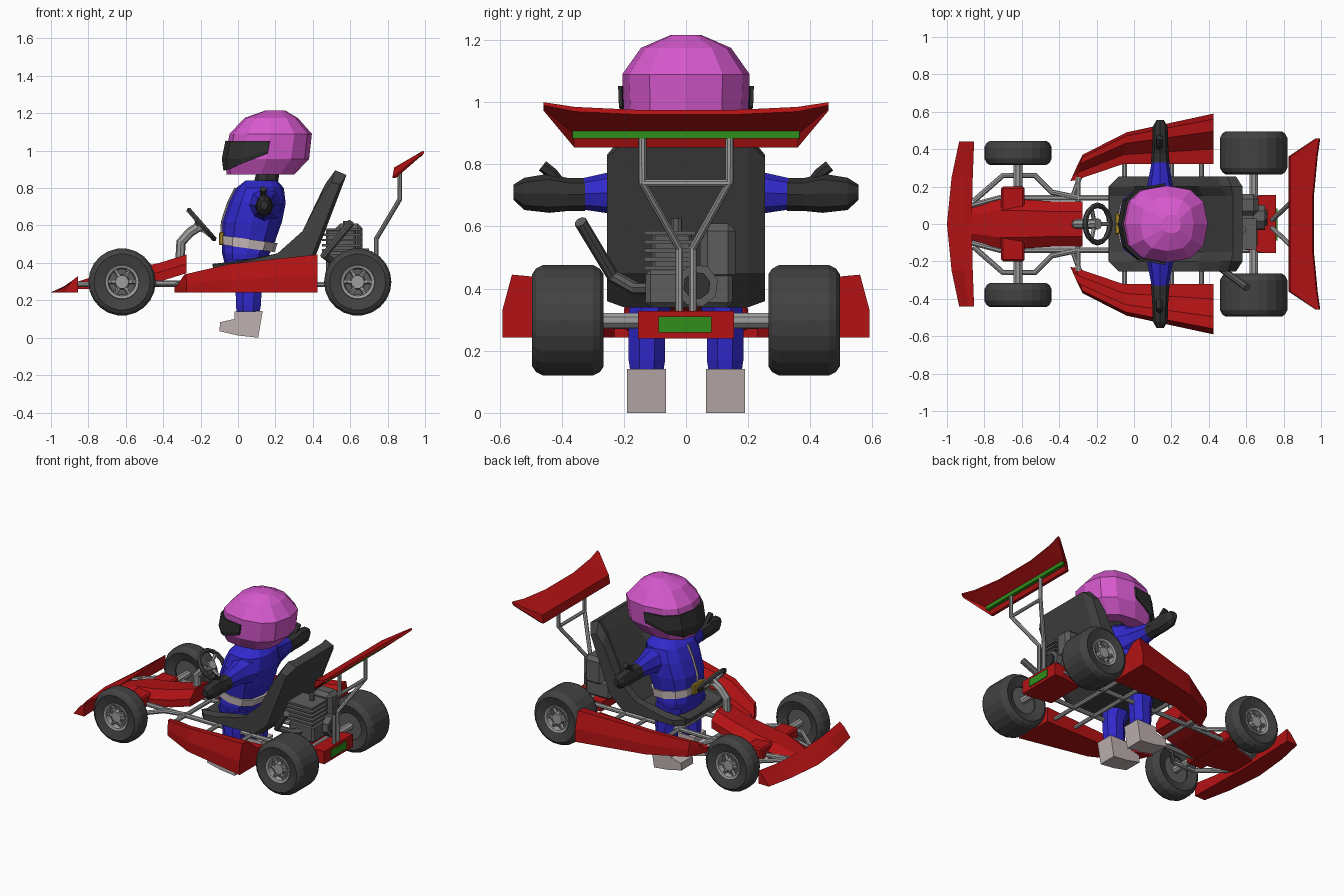
import bpy, bmesh
from math import sin, cos, pi, copysign
from mathutils import Vector

if "Cube" in bpy.data.objects:
    bpy.data.objects.remove(bpy.data.objects["Cube"])


def mat(name, *rgb):
    m = bpy.data.materials.new(name)
    m.diffuse_color = (*rgb, 1)
    m.use_nodes = True
    m.node_tree.nodes["Principled BSDF"].inputs["Base Color"].default_value = m.diffuse_color
    return m


RED = mat("red", .45, .006, .007)
DARK = mat("dark_grey", .055, .055, .055)
BLACK = mat("black", .03, .03, .03)
IRON = mat("iron", .11, .11, .11)
STEEL = mat("steel", .34, .34, .34)
BLUE = mat("blue", .03, .022, .60)
PINK = mat("pink", .68, .10, .62)
BOOT = mat("boot", .52, .44, .44)
GREEN = mat("green", .03, .27, .01)
GOLD = mat("gold", .40, .26, .02)


def loft(name, rings, m=None, mirror=False, loop=False, closed=True):
    """Skin a list of equal-length rings of 3D points."""
    bm = bmesh.new()
    vs = [[bm.verts.new(p) for p in r] for r in rings]
    n = len(rings[0])
    for i in range(len(vs) if loop else len(vs) - 1):
        a, b = vs[i], vs[(i + 1) % len(vs)]
        for j in range(n if closed else n - 1):
            k = (j + 1) % n
            bm.faces.new((a[j], a[k], b[k], b[j]))
    if closed and not loop:
        bm.faces.new(vs[0])
        bm.faces.new(vs[-1])
    bmesh.ops.remove_doubles(bm, verts=bm.verts, dist=1e-5)
    bmesh.ops.recalc_face_normals(bm, faces=bm.faces)
    me = bpy.data.meshes.new(name)
    bm.to_mesh(me)
    bm.free()
    ob = bpy.data.objects.new(name, me)
    bpy.context.collection.objects.link(ob)
    if m:
        me.materials.append(m)
    if mirror:
        ob.modifiers.new("mirror", 'MIRROR').use_axis = (False, True, False)
    return ob


def prism(name, prof, y0, y1, m=None, mirror=False):
    return loft(name, [[(x, y, z) for x, z in prof] for y in (y0, y1)], m, mirror)


def box(name, x0, x1, y0, y1, z0, z1, m=None, bevel=0, mirror=False):
    ob = prism(name, [(x0, z0), (x1, z0), (x1, z1), (x0, z1)], y0, y1, m, mirror)
    if bevel:
        b = ob.modifiers.new("bevel", 'BEVEL')
        b.width, b.segments = bevel, 1
    return ob


def tube(name, pts, r, m=STEEL, mirror=False, n=8):
    pts = [Vector(p) for p in pts]
    rings, u = [], Vector((.31, .47, .83))
    for i, p in enumerate(pts):
        t = Vector()
        if i:
            t += (p - pts[i - 1]).normalized()
        if i < len(pts) - 1:
            t += (pts[i + 1] - p).normalized()
        t.normalize()
        u = (u - t * u.dot(t)).normalized()
        v = t.cross(u)
        rings.append([p + r * (u * cos(2 * pi * k / n) + v * sin(2 * pi * k / n)) for k in range(n)])
    return loft(name, rings, m, mirror)


def revolve(name, prof, cx, cz, m=None, n=22):
    rings = [[(cx + r * cos(2 * pi * k / n), y, cz + r * sin(2 * pi * k / n)) for r, y in prof] for k in range(n)]
    return loft(name, rings, m, True, loop=True)


def oval_pt(a, x0, x1, hw, e=.8):
    c, s = cos(a), sin(a)
    return (x0 + x1) / 2 - (x1 - x0) / 2 * copysign(abs(c) ** e, c), hw * copysign(abs(s) ** e, s)


def oval(z, x0, x1, hw, n=12, tilt=0):
    ps = [oval_pt(2 * pi * k / n, x0, x1, hw) for k in range(n)]
    return [(x, y, z - tilt * x) for x, y in ps]


# wheels
for nm, cx, y0, y1 in (("front", -.62, .315, .445), ("rear", .64, .265, .495)):
    revolve(nm + "_tyre", [(.09, y0 + .02), (.15, y0), (.168, y0 + .012), (.18, y0 + .035), (.18, y1 - .035),
                           (.168, y1 - .012), (.15, y1), (.09, y1 - .015)], cx, .298, DARK)
    revolve(nm + "_rim", [(.095, y1 - .03), (.09, y1 - .006), (.075, y1 - .012), (.068, y1 - .05), (.095, y1 - .05)],
            cx, .298, STEEL)
    revolve(nm + "_wheel_disc", [(0, y0 + .03), (.092, y0 + .03), (.092, y1 - .045), (0, y1 - .045)], cx, .298, IRON)
    revolve(nm + "_hub", [(0, y1 - .06), (.045, y1 - .06), (.036, y1 - .015), (0, y1 - .015)], cx, .298, STEEL, 10)
    for k in range(6):
        c, s = cos(k * pi / 3), sin(k * pi / 3)
        tube(nm + "_spoke", [(cx + .03 * c, y1 - .03, .298 + .03 * s), (cx + .078 * c, y1 - .03, .298 + .078 * s)],
             .012, STEEL, True, 4)
        tube(nm + "_bolt", [(cx + .058 * c, y1 - .03, .298 + .058 * s), (cx + .058 * c, y1 - .012, .298 + .058 * s)],
             .007, STEEL, True, 6)
    tube(nm + "_axle", [(cx, -y0 - .03, .298), (cx, y0 + .03, .298)], .025)

# tube frame
tube("main_rail", [(-.87, .10, .285), (-.72, .14, .285), (.72, .14, .285)], .015, mirror=True)
tube("front_side_rail", [(-.86, .12, .285), (-.70, .26, .285), (-.53, .26, .285), (-.44, .17, .29), (-.30, .14, .29)],
     .015, mirror=True)
tube("pod_bracket", [(-.33, .14, .285), (-.29, .25, .285)], .013, mirror=True)
for x, w in ((-.30, .25), (-.05, .36), (.2, .36), (.36, .36)):
    tube("cross_bar", [(x, -w, .285), (x, w, .285)], .014)

# front bumper, swept back towards its ends
bumper = [(-.44, -.935, -.855, .33), (-.25, -.975, -.862, .31), (0, -1, -.868, .30),
          (.25, -.975, -.862, .31), (.44, -.935, -.855, .33)]
loft("front_bumper", [[(f, y, .243), (f + .6 * (b - f), y, t - .025), (b, y, t), (b, y, .243)]
                      for y, f, b, t in bumper], RED)

# nose cover
nose = [(-.87, .09, .26, .295), (-.72, .13, .26, .345), (-.58, .13, .27, .365), (-.42, .12, .30, .40),
        (-.275, .12, .345, .445)]
loft("nose", [[(x, -w, z0), (x, w, z0), (x, w, (z0 + z1) / 2), (x, w * .55, z1), (x, -w * .55, z1),
               (x, -w, (z0 + z1) / 2)] for x, w, z0, z1 in nose], RED)
box("nose_cross_cover", -.71, -.585, -.2, .2, .265, .345, RED, .01)

# side pods
shape = [(0, 0), (1, 0), (1, .45), (.89, 1), (.65, .97), (.3, .55), (0, .5)]
stations = [(-.34, .23, -.30, .32, .30), (-.31, .235, -.275, .37, .34), (-.06, .32, -.04, .49, .395),
            (.425, .32, .425, .59, .445)]
loft("side_pod", [[(xi + (xo - xi) * u, yi + (yo - yi) * u, .243 + (zt - .243) * v) for u, v in shape]
                  for xi, yi, xo, yo, zt in stations], RED, True)

# seat shell with side bolsters
outer = [(-.08, .36), (-.08, .395), (0, .40), (.21, .45), (.345, .57), (.45, .77), (.50, .83), (.545, .82), (.40, .45), (.30, .36)]
bolster = [(-.13, .35), (-.135, .395), (0, .41), (.21, .45), (.345, .57), (.465, .82), (.52, .895), (.58, .87), (.42, .45), (.31, .34)]
centre = [(-.13, .35), (-.135, .38), (0, .375), (.25, .39), (.37, .57), (.49, .82), (.53, .89), (.58, .87), (.42, .45), (.31, .34)]
loft("seat", [[(x, y, z) for x, z in p] for y, p in ((-.255, outer), (-.2, bolster), (-.15, centre), (.15, centre),
                                                     (.2, bolster), (.255, outer))], DARK)

# engine and exhaust
box("engine_block", .47, .66, -.13, .15, .34, .46, IRON, .015)
box("cylinder", .47, .63, -.11, .02, .44, .58, IRON, .01)
for k in range(5):
    box("cooling_fin", .45, .655, -.135, .03, .46 + k * .028, .473 + k * .028, IRON)
box("air_filter", .52, .665, .045, .16, .42, .61, IRON, .025)
tube("spark_plug", [(.58, -.03, .57), (.58, -.03, .625)], .018, IRON)
tube("clutch", [(.64, .035, .41), (.70, .035, .41)], .07, IRON)
tube("clutch_cap", [(.69, .035, .41), (.715, .035, .41)], .045, BLACK)
tube("exhaust", [(.60, -.08, .40), (.52, -.16, .40), (.46, -.235, .44), (.605, -.34, .615)], .021, IRON)

# rear bumper
loft("rear_bumper", [[(x, -w, .24), (x, w, .24), (x, w, z), (x, -w, z)]
                     for x, w, z in ((.55, .13, .30), (.70, .155, .325), (.76, .155, .328))], RED)
box("rear_plate", .755, .766, -.088, .082, .258, .31, GREEN)

# rear wing and its supports
mid = [(.825, .855), (.835, .91), (.955, .975), (.962, .96), (.86, .897), (.845, .855)]
side = [(.825, .855), (.835, .91), (.975, .985), (.982, .97), (.86, .897), (.845, .855)]
tip = [(.972, .975), (.975, .99), (.99, 1.0), (.996, .99), (.988, .98), (.98, .972)]
loft("rear_wing", [[(x, y, z) for x, z in p] for y, p in ((-.458, tip), (-.36, side), (-.15, mid), (.15, mid),
                                                          (.36, side), (.458, tip))], RED)
box("wing_strip", .855, .878, -.365, .365, .883, .91, GREEN)
tube("wing_support", [(.865, .14, .90), (.865, .14, .74), (.74, .022, .53), (.74, .022, .30)], .013, mirror=True)
tube("wing_support_bar", [(.865, -.14, .74), (.865, .14, .74)], .012)

# steering wheel and column
c, d, nrm = Vector((-.195, 0, .605)), Vector((-.66, 0, .75)), Vector((.75, 0, .66))
yv, N = Vector((0, 1, 0)), 16
rim = []
for k in range(N):
    r = d * cos(2 * pi * k / N) + yv * sin(2 * pi * k / N)
    rim.append([c + r * (.1 + .015 * cos(j * pi / 3)) + nrm * .015 * sin(j * pi / 3) for j in range(6)])
loft("steering_wheel", rim, DARK, loop=True)
for a in (pi, pi / 3, -pi / 3):
    tube("steering_spoke", [c - nrm * .02, c + (d * cos(a) + yv * sin(a)) * .095], .011, n=6)
tube("steering_hub", [c - nrm * .03, c + nrm * .005], .03)
tube("steering_column", [c - nrm * .01, (-.255, 0, .565), (-.305, 0, .51), (-.31, 0, .40)], .026)

# driver torso, belt and zip
loft("torso", [oval(*s) for s in ((.37, -.065, .13, .16), (.45, -.085, .17, .17), (.52, -.085, .20, .165),
                                  (.62, -.083, .235, .18), (.72, -.05, .255, .185), (.80, -.01, .245, .165),
                                  (.84, .04, .21, .10))], BLUE)
loft("belt", [oval(z, -.092, x1, .174, tilt=.14) for z, x1 in ((.485, .195), (.535, .212))], BOOT)
box("buckle", -.102, -.075, -.055, .055, .495, .565, GOLD, .006)
tube("zip", [(-.087, 0, .56), (-.085, 0, .62), (-.052, 0, .72), (-.012, 0, .80)], .008, BOOT, n=4)
loft("neck", [oval(.81, .08, .21, .07, 8), oval(.93, .11, .23, .065, 8)], BLACK)


# arms with gloves
def limb(y, x, z, hx, hz):
    return [(x + hx * cos(k * pi / 4), y, z + hz * sin(k * pi / 4)) for k in range(8)]


loft("sleeve", [limb(*s) for s in ((.12, .14, .71, .10, .10), (.20, .14, .71, .07, .075), (.335, .14, .705, .045, .05))],
     BLUE, True)
loft("glove", [limb(*s) for s in ((.325, .14, .703, .05, .053), (.38, .14, .703, .045, .053), (.44, .14, .707, .042, .063),
                                  (.52, .14, .705, .04, .052), (.555, .14, .71, .02, .025))], BLACK, True)
tube("thumb", [(.135, .40, .73), (.135, .43, .77), (.135, .462, .795)], .019, BLACK, True, 6)

# legs and boots
loft("leg", [[(x + hx * cos(k * pi / 4 + pi / 8) * 1.06, .126 * (1 if z < .35 else .8) + hy * sin(k * pi / 4 + pi / 8) * 1.06, z)
              for k in range(8)] for z, x, hx, hy in ((.12, .055, .06, .052), (.17, .055, .068, .06), (.28, .058, .072, .06),
                                                      (.42, .04, .10, .08))], BLUE, True)
boot = prism("boot", [(-.10, .035), (-.095, .083), (-.02, .10), (-.018, .14), (.132, .142), (.108, 0), (.0, .012)],
             .064, .19, BOOT, True)

# helmet and wrap-round visor
shell = [(.872, -.06, .30, .15), (.955, -.072, .38, .2), (1.09, -.045, .395, .205), (1.175, .035, .32, .145),
         (1.216, .15, .25, .05)]
loft("helmet", [oval(*s) for s in shell], PINK)


def shell_pt(a, z, off):
    for s, t in zip(shell, shell[1:]):
        if s[0] <= z <= t[0]:
            f = (z - s[0]) / (t[0] - s[0])
            x0, x1, w = [p + (q - p) * f for p, q in zip(s[1:], t[1:])]
            return (*oval_pt(a, x0 - off, x1 + off, w + off), z)


angles = [k * pi / 6 for k in range(-3, 4)]
low = [.985, .93, .90, .895, .90, .93, .985]
rows = [[shell_pt(a, z, .009) for a, z in zip(angles, zs)]
        for zs in (low, [max(.957, b + .02) for b in low], [1.052] * 7)]
visor = loft("visor", rows, BLACK, closed=False)
s = visor.modifiers.new("thickness", 'SOLIDIFY')
s.thickness, s.offset = .012, 0
